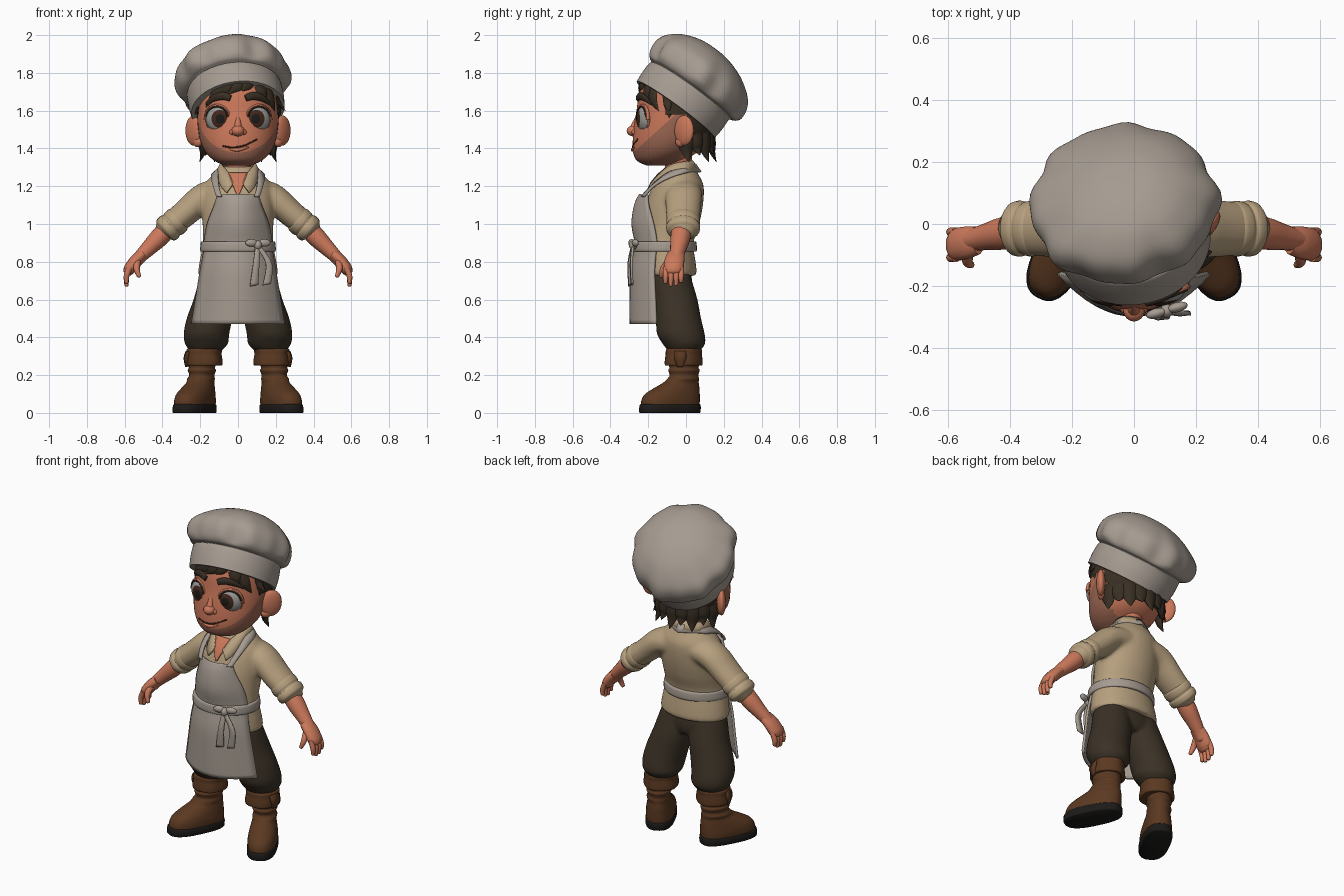
import bpy, bmesh, math
from math import sin, cos, pi, radians, sqrt
from mathutils import Vector, Matrix

if "Cube" in bpy.data.objects:
    bpy.data.objects.remove(bpy.data.objects["Cube"])


def material(name, *rgb):
    m = bpy.data.materials.new(name)
    m.use_nodes = True
    m.diffuse_color = (*rgb, 1)
    m.node_tree.nodes["Principled BSDF"].inputs["Base Color"].default_value = (*rgb, 1)
    return m


CLOTH = material("grey cloth", .375, .325, .28)
SHIRT = material("tan shirt", .47, .35, .21)
SKIN = material("skin", .6, .19, .104)
STUBBLE = material("stubble", .33, .135, .085)
TROUSER = material("dark trousers", .043, .031, .019)
LEATHER = material("boot leather", .102, .04, .015)
BLACK = material("black", .012, .011, .01)
HAIR = material("dark hair", .04, .028, .017)
WHITE = material("eye white", .32, .32, .3)
BROWN = material("eye brown", .055, .02, .012)


def smooth(rows, steps):
    """Curve through rows of numbers."""
    out, last = [], len(rows) - 1
    for i in range(last):
        near = [rows[min(max(i + k, 0), last)] for k in (-1, 0, 1, 2)]
        for s in range(steps):
            t = s / steps
            out.append([.5 * (2 * b + (c - a) * t + (2 * a - 5 * b + 4 * c - d) * t * t
                              + (3 * b - a - 3 * c + d) * t ** 3) for a, b, c, d in zip(*near)])
    return out + [list(rows[-1])]


def finish(name, bm, mats, mirror=False, thick=0):
    bmesh.ops.recalc_face_normals(bm, faces=bm.faces)
    me = bpy.data.meshes.new(name)
    bm.to_mesh(me)
    bm.free()
    for m in mats:
        me.materials.append(m)
    me.shade_smooth()
    me.set_sharp_from_angle(angle=radians(45))
    ob = bpy.data.objects.new(name, me)
    bpy.context.scene.collection.objects.link(ob)
    if mirror:
        ob.modifiers.new("mirror", 'MIRROR')
    if thick:
        mod = ob.modifiers.new("thickness", 'SOLIDIFY')
        mod.thickness, mod.offset = thick, 0
    return ob


def blend(main, others):
    """Join overlapping parts into one softly fused garment."""
    parts = [main, *others]
    with bpy.context.temp_override(active_object=main, object=main, selected_objects=parts,
                                   selected_editable_objects=parts):
        bpy.ops.object.join()
    fuse = main.modifiers.new("fuse", 'REMESH')
    fuse.mode, fuse.voxel_size, fuse.use_smooth_shade = 'VOXEL', .01, True
    soften = main.modifiers.new("soften", 'SMOOTH')
    soften.factor, soften.iterations = .5, 10


def bridge(rings, closed=True):
    """Join rows of points with quads; closed rows also get end caps."""
    bm = bmesh.new()
    rings = [[bm.verts.new(p) for p in ring] for ring in rings]
    for a, b in zip(rings, rings[1:]):
        for i in range(len(a) if closed else len(a) - 1):
            j = (i + 1) % len(a)
            bm.faces.new((a[i], a[j], b[j], b[i]))
    if closed:
        bm.faces.new(rings[0])
        bm.faces.new(rings[-1])
    return bm


def loft(name, rows, mats, n=36, steps=4, mirror=False, matrix=Matrix(), wave=None, edit=None):
    """Stacked ellipses, each row being z, centre x, centre y, radius x, radius y."""
    rings = []
    for z, cx, cy, rx, ry in smooth(rows, steps):
        ring = []
        for i in range(n):
            t = 2 * pi * i / n
            k = wave(z, t) if wave else 1
            ring.append(matrix @ Vector((cx + rx * k * cos(t), cy + ry * k * sin(t), z)))
        rings.append(ring)
    bm = bridge(rings)
    if edit:
        edit(bm)
    return finish(name, bm, mats, mirror)


def sweep(name, pts, mat, flat=1, ref=(0, 1, 0), n=14, steps=4, mirror=False):
    """Round-ended limb along points x, y, z, radius; flat scales it along ref."""
    path = smooth(pts, steps)
    x, y, z, r = path[-1]
    t = (Vector(path[-1][:3]) - Vector(path[-2][:3])).normalized()
    for along, size in ((.35, .82), (.5, .4)):
        path.append([*(Vector((x, y, z)) + t * r * along), r * size])
    rings = []
    for i, p in enumerate(path):
        a, b = path[max(i - 1, 0)], path[min(i + 1, len(path) - 1)]
        t = (Vector(b[:3]) - Vector(a[:3])).normalized()
        side = t.cross(Vector(ref)).normalized()
        up = side.cross(t)
        rings.append([Vector(p[:3]) + p[3] * (side * cos(2 * pi * k / n) + up * flat * sin(2 * pi * k / n))
                      for k in range(n)])
    return finish(name, bridge(rings), [mat], mirror)


def ribbon(name, rows, mat, mirror=False, thick=.012, cols=2):
    """Strip of cloth, each row holding the points of its two edges."""
    lines = [[Vector(r[:3]).lerp(Vector(r[3:]), k / cols) for k in range(cols + 1)] for r in smooth(rows, 5)]
    return finish(name, bridge(lines, False), [mat], mirror, thick)


def ellipsoid(name, centre, radii, mat, turn=0, mirror=False):
    bm = bmesh.new()
    bmesh.ops.create_uvsphere(bm, u_segments=24, v_segments=16, radius=1)
    bm.transform(Matrix.Translation(centre) @ Matrix.Rotation(turn, 4, 'Z') @ Matrix.Diagonal((*radii, 1)))
    return finish(name, bm, [mat], mirror)


# Head, with stubble below a slanted jaw line
HEAD = [(1.31, 0, -.15, .07, .06), (1.335, 0, -.14, .125, .12), (1.38, 0, -.11, .172, .17),
        (1.44, 0, -.085, .2, .197), (1.52, 0, -.062, .213, .213), (1.6, 0, -.05, .216, .212),
        (1.7, 0, -.046, .208, .2), (1.78, 0, -.035, .178, .17), (1.84, 0, -.02, .1, .1)]
FACE = smooth(HEAD, 12)


def on_face(x, z, out=0):
    _, _, cy, rx, ry = min(FACE, key=lambda r: abs(r[0] - z))
    return x, cy - ry * sqrt(1 - min(.98, (x / rx) ** 2)) - out, z


def paint_stubble(bm):
    co, no = Vector((0, -.25, 1.405)), Vector((0, -.9, 1))
    bmesh.ops.bisect_plane(bm, geom=bm.verts[:] + bm.edges[:] + bm.faces[:], plane_co=co, plane_no=no)
    for f in bm.faces:
        c = f.calc_center_median()
        f.material_index = int((c - co).dot(no) < 0 and c.y < -.03)


loft("head", HEAD, [SKIN, STUBBLE], n=48, steps=5, edit=paint_stubble)
loft("neck", [(1.2, 0, -.04, .075, .075), (1.28, 0, -.04, .068, .07), (1.4, 0, -.04, .072, .075)], [SKIN])
ellipsoid("ears", (.235, -.01, 1.495), (.026, .062, .08), SKIN, radians(-38), True)
ellipsoid("ear_lobes", (.215, -.03, 1.435), (.02, .03, .028), SKIN, radians(-38), True)
sweep("nose_bridge", [(0, -.25, 1.58, .01), (0, -.268, 1.535, .016), (0, -.278, 1.5, .024)], SKIN)
ellipsoid("nose_tip", (0, -.278, 1.493), (.034, .036, .029), SKIN)
ellipsoid("nostrils", (.03, -.268, 1.486), (.016, .02, .016), SKIN, 0, True)

# Eyes with bands of iris and pupil around a forward pole
eye_space = (Matrix.Translation((.106, -.222, 1.557)) @ Matrix.Rotation(radians(22), 4, 'Z')
             @ Matrix.Diagonal((.067, .036, .067, 1)))
bm = bmesh.new()
bmesh.ops.create_uvsphere(bm, u_segments=32, v_segments=24, radius=1)
for f in bm.faces:
    polar = math.acos(min(1, f.calc_center_median().normalized().z))
    f.material_index = 2 if polar < radians(20) else 1 if polar < radians(42) else 0
bm.transform(eye_space @ Matrix.Rotation(radians(-24), 4, 'Z') @ Matrix.Rotation(pi / 2, 4, 'X'))
finish("eyes", bm, [WHITE, BROWN, BLACK], True)


def lid(name, size, depth, radius, mat, start, end):
    angles = [radians(start + (end - start) * k / 6) for k in range(7)]
    sweep(name, [(*(eye_space @ Vector((size * cos(a), depth, size * sin(a)))), radius)
                 for a in angles], mat, n=8, mirror=True)


lid("upper_eyelids", 1.04, -.15, .01, SKIN, -5, 185)
lid("lower_eyelids", 1.02, 0, .006, SKIN, 185, 355)
lid("eyelashes", .96, -.42, .005, HAIR, 10, 170)
sweep("eyebrows", [(*on_face(x, z, .006), r) for x, z, r in
                   ((.04, 1.666, .017), (.08, 1.678, .021), (.125, 1.667, .018), (.168, 1.636, .007))],
      HAIR, .6, mirror=True)
sweep("mouth", [(*on_face(x, z), .0045) for x, z in ((-.08, 1.413), (-.03, 1.406), (.03, 1.415), (.1, 1.448))],
      BROWN, n=8)
sweep("lower_lip", [(*on_face(x, z), r) for x, z, r in ((-.045, 1.396, .004), (0, 1.393, .01), (.055, 1.407, .004))],
      SKIN)


# Hair shell on the back of the head, ragged nape, fringe
def keep_back(bm):
    drop = []
    for f in bm.faces:
        c = f.calc_center_median()
        if c.z < 1.41 or c.y < (-.11 if c.z > 1.58 else .005):
            drop.append(f)
    bmesh.ops.delete(bm, geom=drop, context='FACES')


loft("hair_shell", [(z, x, y, rx + .012, ry + .012) for z, x, y, rx, ry in HEAD], [HAIR], n=48, edit=keep_back)
for k in range(9):
    a = radians(-72 + 18 * k)
    s, c, dip = sin(a), cos(a), .035 * (k % 2)
    sweep(f"nape_tuft_{k + 1}", [(.185 * s, -.06 + .185 * c, 1.5, .05), (.195 * s, -.06 + .195 * c, 1.43, .046),
                                 (.195 * s, -.055 + .195 * c, 1.38 + dip / 2, .03),
                                 (.212 * s, -.05 + .21 * c, 1.33 + dip, .003)],
          HAIR, .5, (s, c, 0), n=8)
for k, (x0, z0, x1, z1) in enumerate(((-.06, 1.77, -.17, 1.62), (0, 1.77, -.12, 1.675), (.05, 1.77, -.05, 1.69),
                                      (.08, 1.765, .02, 1.705), (.11, 1.735, .15, 1.66), (.15, 1.72, .195, 1.6))):
    sweep(f"fringe_tuft_{k + 1}", [(*on_face(x0, z0), .03), (*on_face((x0 + x1) / 2, (z0 + z1) / 2, .004), .03),
                                   (*on_face(x1, z1, .004), .003)], HAIR, .4, (x0 + x1, -.35, 0), n=8)
sweep("sideburns", [(.2, -.09, 1.7, .035), (.212, -.09, 1.63, .028), (.21, -.085, 1.55, .003)],
      HAIR, .4, (1, 0, 0), n=8, mirror=True)
sweep("temple_flick", [(.19, -.09, 1.68, .03), (.218, -.095, 1.635, .024), (.25, -.09, 1.6, .003)],
      HAIR, .5, (1, 0, 0), n=8)


# Floppy hat, tipped back and to one side
def pleats(z, t):
    amount = max(0, min(1, (z - .125) / .04)) * max(0, min(1, (.37 - z) / .16))
    return 1 + amount * (.028 * sin(8 * t + 1) + .018 * sin(13 * t) + .012 * sin(3 * t + 2))


HAT = [(0, .248, .255), (.06, .254, .26), (.12, .252, .258), (.132, .25, .255), (.142, .275, .278), (.17, .295, .292),
       (.22, .301, .294), (.265, .285, .28), (.305, .242, .245), (.345, .18, .185), (.374, .1, .1), (.382, .03, .03)]
loft("hat", [(z, -.06 * z + max(0, z - .25) * .3, .12 * (.2 - z) if z > .13 else 0, rx, ry) for z, rx, ry in HAT],
     [CLOTH], n=80, wave=pleats, matrix=Matrix.Translation((0, -.055, 1.605))
     @ Matrix.Rotation(radians(-7), 4, 'Y') @ Matrix.Rotation(radians(-36), 4, 'X'))

# Shirt body fused with its sleeves
body = loft("shirt", [(.725, 0, -.09, .205, .135), (.74, 0, -.09, .212, .147), (.8, 0, -.095, .204, .146),
                      (.9, 0, -.1, .186, .14), (1, 0, -.08, .188, .15), (1.1, 0, -.062, .192, .152),
                      (1.2, 0, -.042, .18, .136), (1.26, 0, -.035, .135, .103), (1.305, 0, -.035, .085, .08)], [SHIRT])
blend(body, [sweep("sleeve", [(s * .05, -.005, 1.17, .07), (s * .17, -.012, 1.147, .076), (s * .27, -.015, 1.065, .072),
                              (s * .37, -.015, .98, .065)], SHIRT, 1.28, n=24) for s in (1, -1)])
sweep("rolled_cuffs", [(.305, -.015, 1.033, .06), (.317, -.015, 1.023, .073), (.34, -.015, 1.003, .074),
                       (.352, -.015, .993, .069), (.363, -.015, .984, .075), (.383, -.015, .967, .072),
                       (.393, -.015, .958, .055)], SHIRT, 1.2, n=24, mirror=True)
ribbon("open_neck_skin", [(-.004, -.213, 1.15, .004, -.213, 1.15), (-.03, -.188, 1.21, .03, -.188, 1.21),
                          (-.05, -.142, 1.27, .05, -.142, 1.27)], SKIN, thick=.008, cols=4)
ribbon("collar", [(0, .03, 1.335, 0, .065, 1.29), (.075, 0, 1.33, .1, .01, 1.28), (.085, -.07, 1.315, .108, -.085, 1.262),
                  (.047, -.14, 1.268, .09, -.17, 1.2), (.024, -.185, 1.215, .06, -.205, 1.165)], SHIRT, True)

# Bare forearms and hands
sweep("forearms", [(.36, -.02, .99, .05), (.42, -.03, .925, .05), (.47, -.04, .875, .042), (.515, -.05, .83, .035),
                   (.545, -.055, .795, .033)], SKIN, 1.05, n=20, mirror=True)
sweep("palms", [(.505, -.052, .84, .028), (.54, -.06, .808, .032), (.572, -.066, .765, .032), (.583, -.066, .745, .026)],
      SKIN, 1.65, mirror=True)
for k, (y, tip) in enumerate(((-.108, .69), (-.08, .675), (-.052, .678), (-.026, .695))):
    sweep(f"fingers_{k + 1}", [(.573, y, .77, .015), (.59, y, .725, .015), (.59, y, tip, .011)],
          SKIN, n=10, mirror=True)
sweep("thumbs", [(.53, -.085, .81, .018), (.537, -.12, .765, .017), (.524, -.132, .723, .011)], SKIN, n=10, mirror=True)

# Apron with straps, waistband and bow
APRON = [(1.155, .107, -.243, .04), (1.1, .122, -.268, .07), (1, .16, -.282, .11), (.9, .178, -.265, .11),
         (.85, .18, -.27, .11), (.75, .198, -.288, .12), (.6, .222, -.292, .13), (.47, .243, -.292, .135)]
finish("apron", bridge([[(w * s / 8, y + curve * (s / 8) ** 2, z) for s in range(-8, 9)]
                        for z, w, y, curve in smooth(APRON, 4)], False), [CLOTH], thick=.014)
ribbon("apron_straps", [(.085, -.235, 1.145, .115, -.222, 1.145), (.1, -.185, 1.2, .132, -.17, 1.2),
                        (.104, -.1, 1.268, .14, -.095, 1.242), (.085, -.005, 1.305, .122, 0, 1.272),
                        (0, .05, 1.315, 0, .078, 1.275)], CLOTH, True, thick=.01)
loft("waistband", [(.854, 0, -.113, .19, .16), (.86, 0, -.113, .2, .17), (.902, 0, -.113, .197, .168),
                   (.908, 0, -.113, .188, .158)], [CLOTH])
ellipsoid("bow_knot", (.105, -.28, .888), (.021, .022, .025), CLOTH)
for side, x, y in (("right", .072, -.288), ("left", .14, -.268)):
    ellipsoid(f"bow_loop_{side}", (x, y, .9), (.034, .016, .02), CLOTH, radians(15))
for side, x, y, low in (("right", .085, -.3, .67), ("left", .152, -.288, .675)):
    ribbon(f"bow_tail_{side}", [(.092, -.285, .885, .118, -.278, .885), (x - .005, y - .004, .79, x + .028, y, .79),
                                (x - .022, y, low, x + .022, y + .004, low + .008)], CLOTH)

# Trousers fused from seat and legs, gathered above the boots
seat = loft("trousers", [(.62, 0, -.06, .09, .08), (.65, 0, -.068, .16, .1), (.7, 0, -.075, .19, .108),
                         (.76, 0, -.085, .185, .105)], [TROUSER])
blend(seat, [loft("leg", [(.74, s * .1, -.08, .095, .102), (.7, s * .105, -.076, .103, .108),
                          (.6, s * .121, -.055, .115, .116), (.5, s * .15, -.04, .122, .12),
                          (.42, s * .167, -.028, .121, .127), (.37, s * .167, -.012, .116, .115),
                          (.34, s * .17, -.01, .095, .095), (.32, s * .175, -.01, .075, .075)], [TROUSER])
             for s in (1, -1)])

# Boots turned outward, with broad toes, soles and folded tops
foot = Matrix.Translation((.186, 0, 0)) @ Matrix.Rotation(radians(27), 4, 'Z')


def broad_toe(z, t):
    p = 2 + .7 * max(0, 1 - z / .16)
    return (abs(cos(t)) ** p + abs(sin(t)) ** p) ** (-1 / p) * (1 - .05 * sin(t) * max(0, 1 - z / .16))


loft("boot_soles", [(0, 0, -.088, .078, .168), (.008, 0, -.088, .083, .172), (.04, 0, -.088, .083, .172),
                    (.046, 0, -.088, .078, .166)], [BLACK], steps=2, mirror=True, matrix=foot, wave=broad_toe)
loft("boots", [(.04, 0, -.088, .08, .165), (.07, 0, -.086, .082, .164), (.1, 0, -.078, .079, .155),
               (.13, 0, -.055, .073, .13), (.16, 0, -.03, .066, .1), (.18, .002, -.018, .069, .088),
               (.2, 0, -.012, .063, .079), (.225, 0, -.012, .072, .086), (.24, 0, -.012, .066, .08),
               (.27, 0, -.012, .078, .088), (.3, 0, -.012, .078, .088)],
     [LEATHER], mirror=True, matrix=foot, wave=broad_toe)
loft("boot_tops", [(.25, .18, -.015, .08, .08), (.252, .18, -.015, .096, .098), (.275, .18, -.015, .098, .1),
                   (.31, .18, -.014, .093, .096), (.335, .178, -.013, .093, .095), (.345, .177, -.012, .078, .08)],
     [LEATHER], mirror=True, wave=lambda z, t: 1 + .025 * sin(5 * t))
ribbon("boot_flaps", [(.262, -.06, .325, .272, .0, .325), (.27, -.062, .29, .282, .0, .29),
                      (.265, -.045, .245, .274, -.015, .245)], LEATHER, True)
